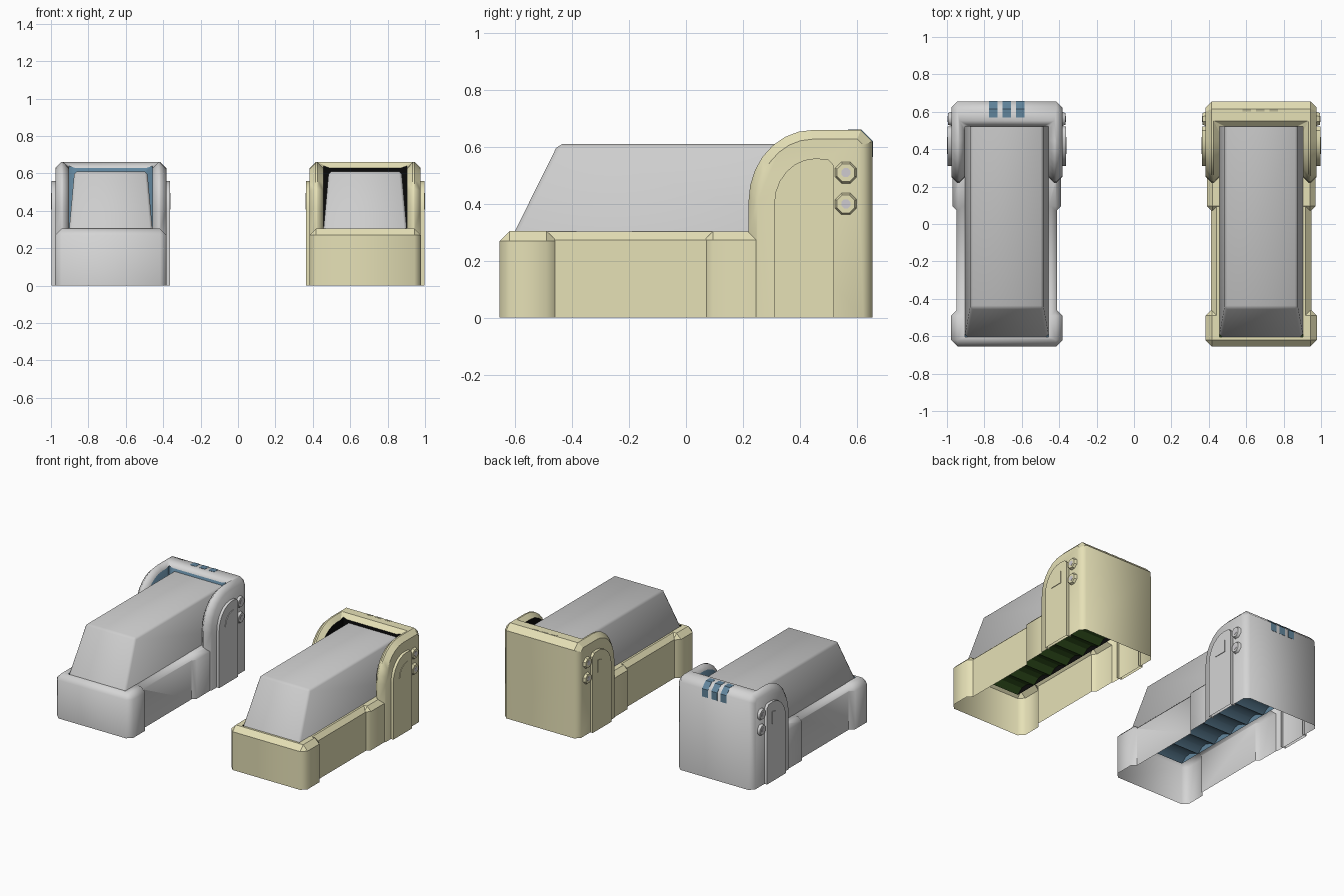
import bpy, bmesh, math
from mathutils import Vector

if "Cube" in bpy.data.objects:
    bpy.data.objects.remove(bpy.data.objects["Cube"])


def mat(name, rgb):
    m = bpy.data.materials.new(name)
    m.diffuse_color = (*rgb, 1)
    m.use_nodes = True
    m.node_tree.nodes["Principled BSDF"].inputs["Base Color"].default_value = m.diffuse_color
    return m


GREY = mat("light grey shell", (0.66, 0.66, 0.66))
CREAM = mat("cream shell", (0.79, 0.75, 0.47))
COVER = mat("grey cover", (0.61, 0.61, 0.61))
BLUE = mat("steel blue", (0.12, 0.235, 0.335))
BLACK = mat("black lining", (0.003, 0.003, 0.003))
GREEN = mat("dark green padding", (0.032, 0.085, 0.013))
SLOT = mat("dark cream slot", (0.48, 0.46, 0.30))
DOT = mat("pale button", (0.62, 0.60, 0.63))


def finish(bm, name, material, cx=0, angle=30):
    bmesh.ops.recalc_face_normals(bm, faces=bm.faces)
    me = bpy.data.meshes.new(name)
    bm.to_mesh(me)
    bm.free()
    ob = bpy.data.objects.new(name, me)
    ob.location.x = cx
    bpy.context.collection.objects.link(ob)
    me.materials.append(material)
    bpy.ops.object.select_all(action='DESELECT')
    ob.select_set(True)
    bpy.context.view_layer.objects.active = ob
    bpy.ops.object.shade_smooth_by_angle(angle=math.radians(angle))
    return ob


def box_bm(hx, y0, y1, z0, z1):
    bm = bmesh.new()
    bmesh.ops.create_cube(bm, size=1)
    for v in bm.verts:
        v.co = Vector((v.co.x * 2 * hx, y0 if v.co.y < 0 else y1, z0 if v.co.z < 0 else z1))
    return bm


def chamfered_box(name, hx, y0, y1, z0, z1, w, material, cx):
    bm = box_bm(hx, y0, y1, z0, z1)
    if w:
        edges = [e for e in bm.edges if max(v.co.z for v in e.verts) > 0]
        bmesh.ops.bevel(bm, geom=edges, offset=w, segments=1, affect='EDGES')
    return finish(bm, name, material, cx)


def extrude_profile(pts, x0, x1):
    """Prism from (y, z) points, running along x."""
    bm = bmesh.new()
    f = bm.faces.new([bm.verts.new((x0, y, z)) for y, z in pts])
    r = bmesh.ops.extrude_face_region(bm, geom=[f])
    bmesh.ops.translate(bm, vec=(x1 - x0, 0, 0),
                        verts=[v for v in r['geom'] if isinstance(v, bmesh.types.BMVert)])
    return bm


def arc(cy, cz, ry, rz, a0, a1, n):
    return [(cy + ry * math.cos(math.radians(a0 + (a1 - a0) * i / n)),
             cz + rz * math.sin(math.radians(a0 + (a1 - a0) * i / n))) for i in range(n + 1)]


def apply_mods(ob):
    dg = bpy.context.evaluated_depsgraph_get()
    me = bpy.data.meshes.new_from_object(ob.evaluated_get(dg))
    ob.modifiers.clear()
    ob.data = me


def boolean(ob, other, op):
    m = ob.modifiers.new("bool", 'BOOLEAN')
    m.operation, m.solver, m.object = op, 'EXACT', other
    apply_mods(ob)
    bpy.data.objects.remove(other)


def pod(label, cx, shell, lining, padding, angle):
    # arched head hood, hollowed to a U and chamfered
    pts = [(0.655, -0.13), (0.22, -0.13)] + arc(0.445, 0.41, 0.225, 0.25, 180, 90, 7) \
        + [(0.615, 0.66), (0.655, 0.62)]
    hood = finish(extrude_profile(pts, -0.297, 0.297), label + "_body", shell, cx)
    boolean(hood, chamfered_box("cut", 0.222, 0.0, 0.52, -0.5, 1, 0, shell, cx), 'DIFFERENCE')
    b = hood.modifiers.new("bevel", 'BEVEL')
    b.width, b.segments, b.limit_method, b.angle_limit = 0.032, 1, 'ANGLE', math.radians(50)
    apply_mods(hood)
    # foot block, narrow middle and shoulder joined to the hood
    for hx, y0, y1, z0, z1, w in ((0.298, -0.655, -0.455, -0.10, 0.305, 0.035),
                                  (0.268, -0.58, 0.20, -0.11, 0.303, 0.03),
                                  (0.291, 0.065, 0.58, -0.12, 0.304, 0.03)):
        boolean(hood, chamfered_box("block", hx, y0, y1, z0, z1, w, shell, cx), 'UNION')
    boolean(hood, chamfered_box("cut", 0.224, -0.605, 0.522, 0.26, 1, 0, shell, cx), 'DIFFERENCE')
    # open the underside and the bed, colour the inner walls
    me = hood.data
    me.materials.clear()
    me.materials.append(shell)
    me.materials.append(lining)
    bm = bmesh.new()
    bm.from_mesh(me)
    bmesh.ops.bisect_plane(bm, geom=bm.verts[:] + bm.edges[:] + bm.faces[:], dist=1e-5,
                           plane_co=(0, 0, 0), plane_no=(0, 0, 1), clear_inner=True)
    floor = [f for f in bm.faces if all(abs(v.co.z - 0.26) < 1e-3 for v in f.verts)]
    bmesh.ops.delete(bm, geom=floor, context='FACES')
    for f in bm.faces:
        f.smooth = True
        inner = all(abs(v.co.x) < 0.2255 and -0.607 < v.co.y < 0.524 and v.co.z > 0.25
                    for v in f.verts)
        f.material_index = int(inner)
    # convex upright corners shade round, other edges stay crisp past the given angle
    for e in bm.edges:
        d = e.verts[0].co - e.verts[1].co
        upright = abs(d.z) > 0.9 * d.length
        limit = (60 if e.is_convex else 20) if upright else angle
        e.smooth = e.calc_face_angle(3.0) < math.radians(limit)
    bm.to_mesh(me)
    bm.free()

    # ridged padding sheet
    bm = bmesh.new()
    rows = []
    n = 28
    for i in range(n + 1):
        z = 0.26 + (0.0, 0.032, 0.038, 0.022)[i % 4]
        y = -0.605 + 1.127 * i / n
        rows.append([bm.verts.new((x, y, z)) for x in (-0.2235, 0.2235)])
    for a, c in zip(rows, rows[1:]):
        bm.faces.new((a[0], a[1], c[1], c[0]))
    finish(bm, label + "_padding", padding, cx, angle)

    # tapered cover with sloping front, open below
    bm = box_bm(1, 0, 1, 0, 1)
    for v in bm.verts:
        top, back = v.co.z > 0.5, v.co.y > 0.5
        v.co = Vector((math.copysign(0.195 if top else 0.223, v.co.x),
                       0.521 if back else (-0.45 if top else -0.604), 0.61 if top else 0.299))
    bmesh.ops.delete(bm, geom=[f for f in bm.faces if f.calc_center_median().z < 0.3],
                     context='FACES')
    edges = [e for e in bm.edges if not e.is_boundary
             and min(v.co.y for v in e.verts) < 0.5]
    bmesh.ops.bevel(bm, geom=edges, offset=0.014, segments=1, affect='EDGES')
    finish(bm, label + "_cover", COVER, cx, 60)

    for s, side in ((-1, "left"), (1, "right")):
        # arched side plate, open below, with a small quarter panel
        pts = [(0.52, 0), (0.31, 0)] + arc(0.455, 0.40, 0.145, 0.16, 180, 90, 6) \
            + [(0.50, 0.557), (0.52, 0.535)]
        bm = extrude_profile(pts, s * 0.28, s * 0.316)
        bmesh.ops.delete(bm, geom=[f for f in bm.faces if f.calc_center_median().z < 0.01
                                   or abs(f.calc_center_median().x) < 0.281], context='FACES')
        finish(bm, f"{label}_{side}_plate", shell, cx, angle)
        pts = [(0.465, 0.408)] + arc(0.465, 0.408, 0.09, 0.087, 180, 90, 5)
        finish(extrude_profile(pts, s * 0.31, s * 0.32), f"{label}_{side}_panel", shell, cx)
        # octagonal buttons
        for k, z in enumerate((0.51, 0.40)):
            oct_ring = lambda r: arc(0.562, z, r, r, 22.5, 337.5, 7)
            bm = extrude_profile(oct_ring(0.048), s * 0.28, s * 0.314)
            for v in bm.verts:
                if abs(v.co.x) > 0.31:
                    v.co.y = 0.562 + (v.co.y - 0.562) * 0.7
                    v.co.z = z + (v.co.z - z) * 0.7
            finish(bm, f"{label}_{side}_button_{k}", shell, cx, angle)
            finish(extrude_profile(oct_ring(0.017), s * 0.31, s * 0.316),
                   f"{label}_{side}_button_dot_{k}", DOT, cx)


pod("grey_pod", -0.68, GREY, BLUE, BLUE, 60)
pod("cream_pod", 0.68, CREAM, BLACK, GREEN, 30)

# three stripes over the grey hood, three slots on the cream hood
for i in (-1, 0, 1):
    outer = [(0.57, 0.6615), (0.6156, 0.6615), (0.6565, 0.6206), (0.6565, 0.565)]
    inner = [(0.65, 0.565), (0.65, 0.618), (0.613, 0.655), (0.57, 0.655)]
    finish(extrude_profile(outer + inner, -0.023, 0.023), f"stripe_{i + 2}", BLUE, -0.68 + i * 0.072)
    chamfered_box(f"slot_{i + 2}", 0.022, 0.602, 0.615, 0.655, 0.6615, 0, SLOT, 0.675 + i * 0.072)
